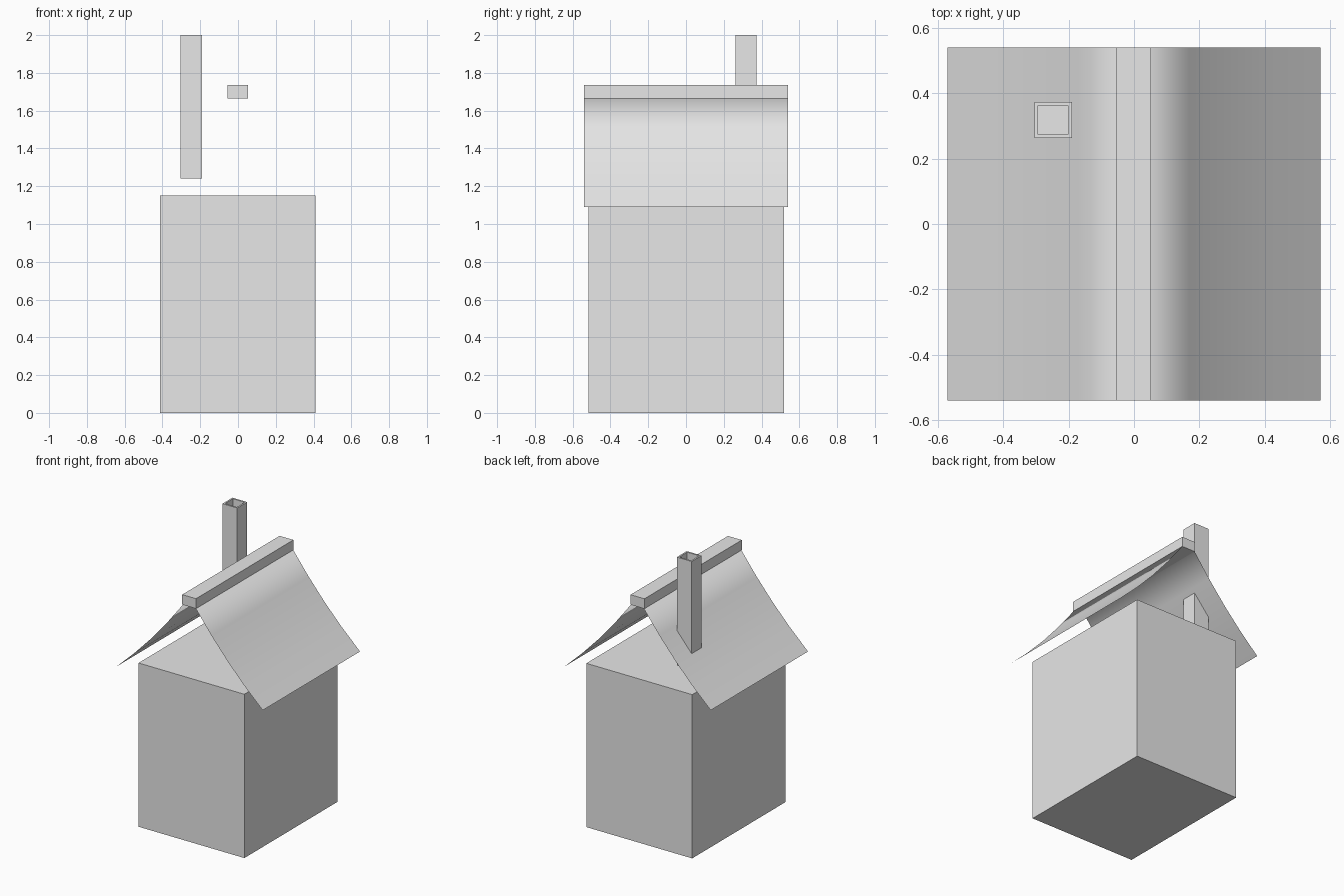
import bpy, bmesh

cube = bpy.data.objects.get("Cube")
if cube:
    bpy.data.objects.remove(cube, do_unlink=True)

# One plain grey for the whole house
grey = bpy.data.materials.new("plain_grey")
grey.use_nodes = True
colour = (0.8, 0.8, 0.8, 1)
grey.diffuse_color = colour
grey.node_tree.nodes["Principled BSDF"].inputs["Base Color"].default_value = colour


def add_object(name, bm, smooth=False):
    mesh = bpy.data.meshes.new(name)
    for face in bm.faces:
        face.smooth = smooth
    bm.to_mesh(mesh)
    bm.free()
    mesh.materials.append(grey)
    obj = bpy.data.objects.new(name, mesh)
    bpy.context.collection.objects.link(obj)
    return obj


def box(low, high):
    bm = bmesh.new()
    bmesh.ops.create_cube(bm, size=1)
    for v in bm.verts:
        v.co = [high[i] if v.co[i] > 0 else low[i] for i in range(3)]
    return bm


# Walls
add_object("house_body", box((-0.412, -0.515, 0), (0.41, 0.52, 1.15)))

# Ridge beam
add_object("ridge_beam", box((-0.055, -0.54, 1.665), (0.052, 0.54, 1.735)))

# Chimney with a recessed flue
bm = box((-0.305, 0.263, 1.24), (-0.19, 0.373, 2))
bm.normal_update()
top = max(bm.faces, key=lambda f: f.calc_center_median().z)
bmesh.ops.inset_region(bm, faces=[top], thickness=0.016)
flue = bmesh.ops.extrude_face_region(bm, geom=[top])["geom"]
bmesh.ops.translate(bm, vec=(0, 0, -0.1),
                    verts=[g for g in flue if isinstance(g, bmesh.types.BMVert)])
if top.is_valid:
    bmesh.ops.delete(bm, geom=[top], context="FACES_ONLY")
add_object("chimney", bm)

# Thin sagging roof sheet, mirrored about the ridge
slope = [(0.57, 1.09), (0.43, 1.222), (0.3, 1.358), (0.17, 1.51)]
profile = [(-x, z) for x, z in slope] + [(0, 1.73)] + slope[::-1]
bm = bmesh.new()
rows = [[bm.verts.new((x, y, z)) for x, z in profile] for y in (-0.54, 0.54)]
front, back = rows
for i in range(len(profile) - 1):
    bm.faces.new((front[i], front[i + 1], back[i + 1], back[i]))
add_object("roof_sheet", bm, smooth=True)
